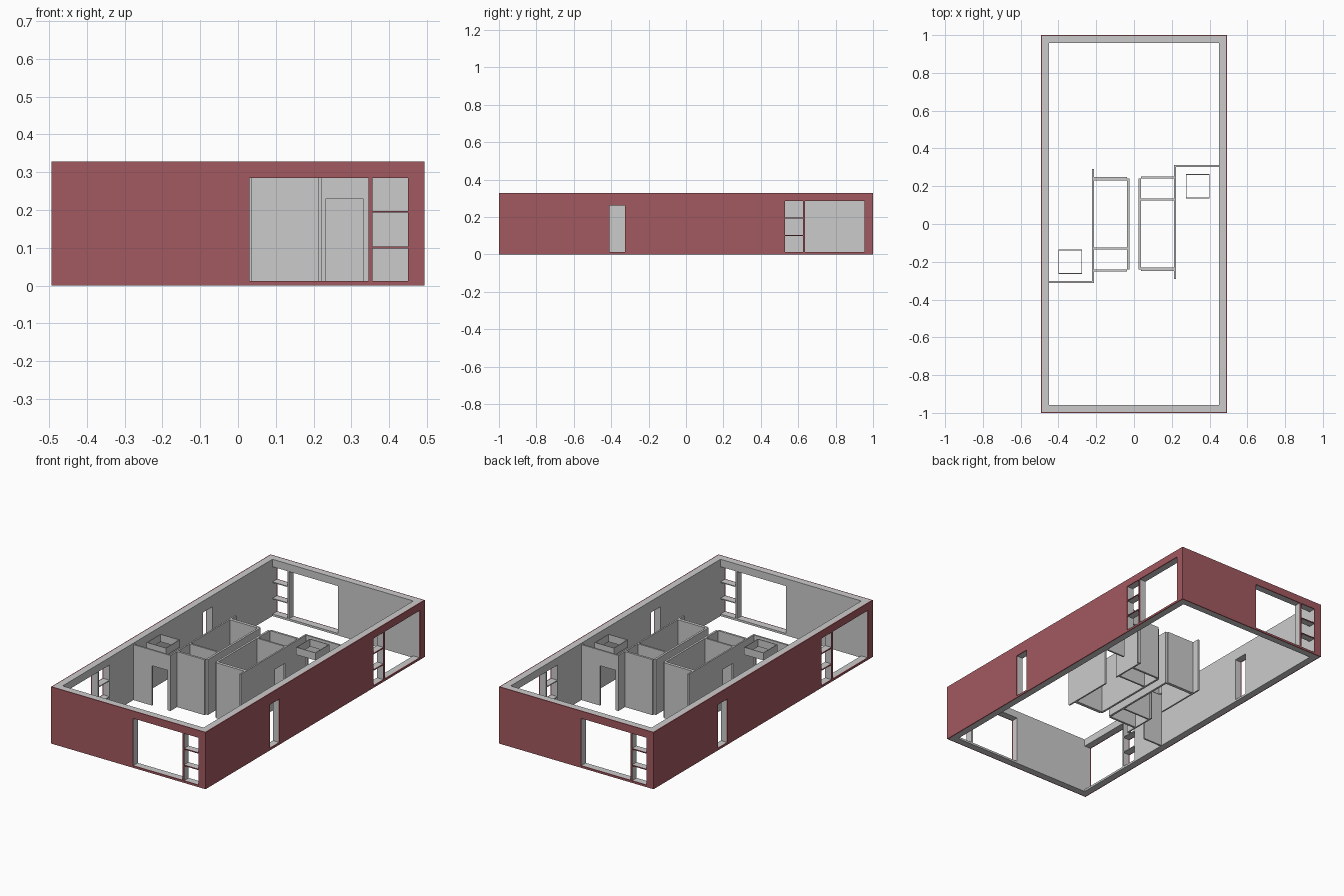
import bpy, bmesh

if "Cube" in bpy.data.objects:
    bpy.data.objects.remove(bpy.data.objects["Cube"])

H = 0.328
RED = bpy.data.materials.new("red_cladding")
RED.diffuse_color = (0.36, 0.10, 0.115, 1)
RED.use_nodes = True
RED.node_tree.nodes["Principled BSDF"].inputs["Base Color"].default_value = RED.diffuse_color


def finish(name, bm):
    bmesh.ops.recalc_face_normals(bm, faces=bm.faces)
    me = bpy.data.meshes.new(name)
    bm.to_mesh(me)
    bm.free()
    ob = bpy.data.objects.new(name, me)
    bpy.context.collection.objects.link(ob)
    return ob


def boxes(name, specs):
    """One object from boxes given as (x0, x1, y0, y1, z0, z1)."""
    bm = bmesh.new()
    for x0, x1, y0, y1, z0, z1 in specs:
        vs = bmesh.ops.create_cube(bm, size=1)["verts"]
        for v in vs:
            v.co.x = x1 if v.co.x > 0 else x0
            v.co.y = y1 if v.co.y > 0 else y0
            v.co.z = z1 if v.co.z > 0 else z0
    return finish(name, bm)


def ring(name, outer, inner, z0, z1):
    """Rectangular tube; outer and inner are (x0, x1, y0, y1)."""
    bm = bmesh.new()
    loops = []
    for (x0, x1, y0, y1), z in ((outer, z0), (outer, z1), (inner, z1), (inner, z0)):
        loops.append([bm.verts.new(p) for p in
                      ((x0, y0, z), (x1, y0, z), (x1, y1, z), (x0, y1, z))])
    for k in range(4):
        a, b = loops[k], loops[(k + 1) % 4]
        for i in range(4):
            j = (i + 1) % 4
            bm.faces.new((a[i], a[j], b[j], b[i]))
    return finish(name, bm)


def turned(specs):
    """Boxes plus their copies turned half a circle about z."""
    return specs + [(-x1, -x0, -y1, -y0, z0, z1) for x0, x1, y0, y1, z0, z1 in specs]


def cut(ob, cutter):
    mod = ob.modifiers.new("openings", 'BOOLEAN')
    mod.operation = 'DIFFERENCE'
    mod.solver = 'EXACT'
    mod.object = cutter
    bpy.context.view_layer.objects.active = ob
    bpy.ops.object.modifier_apply(modifier=mod.name)


# outer walls: grey core with thin red cladding
core = ring("outer_wall", (-.487, .487, -.994, .994), (-.45, .45, -.957, .957), 0, H)
skin = ring("wall_cladding", (-.493, .493, -1, 1), (-.487, .487, -.994, .994), 0, H)
skin.data.materials.append(RED)

# window openings, the shelf niches and slim side windows
rows = ((.012, .098), (.103, .193), (.198, .285))
front = [(.03, .345, -1.1, -.9, .012, .285)]
front += [(.355, .449, -1.1, -.9, a, b) for a, b in rows]
side = [(.42, .6, .635, .955, .012, .285), (.42, .6, -.41, -.325, .012, .263)]
side += [(.42, .6, .53, .625, a, b) for a, b in rows]
for label, specs in (("front_back", front), ("side", side)):
    cutter = boxes("cutter_" + label, turned(specs))
    cutter.hide_render = True
    cut(core, cutter)
    cut(skin, cutter)
    bpy.data.objects.remove(cutter)

# partition between room and bath, with a doorway
T = .32
boxes("door_partition", turned([
    (.213, .232, .302, .312, 0, T),
    (.33, .45, .302, .312, 0, T),
    (.232, .33, .302, .312, .23, T)]))

# long partition with a doorway into the core room
boxes("long_partition", turned([
    (.213, .222, -.29, .02, 0, T),
    (.213, .222, .11, .302, 0, T),
    (.213, .222, .02, .11, .23, T)]))

# core rooms either side of the corridor
boxes("corridor_wall", turned([(.024, .036, -.24, .24, 0, T)]))
boxes("core_cross_walls", turned([
    (.036, .213, -.248, -.23, 0, T),
    (.036, .213, .124, .134, 0, T),
    (.036, .213, .24, .252, 0, T)]))

# skylight frames
for name, s in (("skylight_right", 1), ("skylight_left", -1)):
    def rect(d):
        xs, ys = sorted((s * (.275 + d), s * (.4 - d))), sorted((s * (.136 + d), s * (.264 - d)))
        return (*xs, *ys)
    ring(name, rect(0), rect(.004), .285, H)
